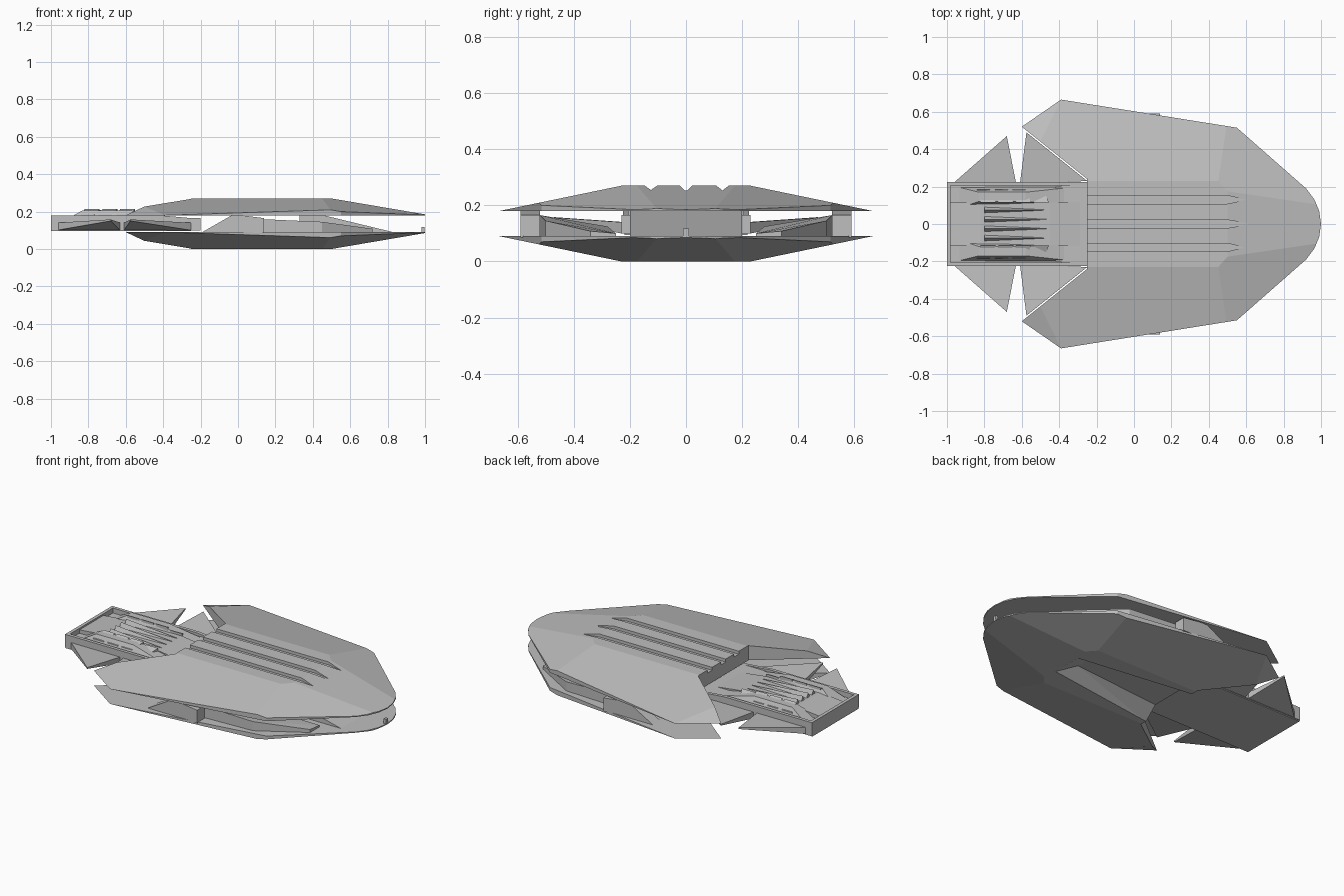
import bpy, bmesh
from mathutils import Vector

if "Cube" in bpy.data.objects:
    bpy.data.objects.remove(bpy.data.objects["Cube"])

hull_grey = bpy.data.materials.new("hull_grey")
hull_grey.use_nodes = True
GREY = (0.52, 0.52, 0.52, 1)
hull_grey.diffuse_color = GREY
hull_grey.node_tree.nodes["Principled BSDF"].inputs["Base Color"].default_value = GREY


def finish(name, bm):
    bmesh.ops.recalc_face_normals(bm, faces=bm.faces)
    mesh = bpy.data.meshes.new(name)
    bm.to_mesh(mesh)
    bm.free()
    mesh.materials.append(hull_grey)
    obj = bpy.data.objects.new(name, mesh)
    bpy.context.collection.objects.link(obj)
    return obj


def place(axis, a, b, c):
    return {"x": (c, a, b), "y": (a, c, b), "z": (a, b, c)}[axis]


def add_prism(bm, pts, axis, lo, hi):
    """Extrude a profile along an axis."""
    rings = [[bm.verts.new(place(axis, a, b, c)) for a, b in pts] for c in (lo, hi)]
    bm.faces.new(rings[0])
    bm.faces.new(rings[1])
    n = len(pts)
    for i in range(n):
        j = (i + 1) % n
        bm.faces.new((rings[0][i], rings[0][j], rings[1][j], rings[1][i]))


def prism(name, pts, axis, lo, hi):
    bm = bmesh.new()
    add_prism(bm, pts, axis, lo, hi)
    return finish(name, bm)


def flip(obj, y=1, z=1, dz=0):
    """Mirror the mesh in place, keeping normals outward."""
    bm = bmesh.new()
    bm.from_mesh(obj.data)
    for v in bm.verts:
        v.co = (v.co.x, v.co.y * y, v.co.z * z + dz)
    bmesh.ops.recalc_face_normals(bm, faces=bm.faces)
    bm.to_mesh(obj.data)
    bm.free()


def pair(name, build):
    """Make a left part and its mirrored right twin."""
    build("left_" + name)
    flip(build("right_" + name), y=-1)


def hull(name, pts):
    bm = bmesh.new()
    for p in pts:
        bm.verts.new(p)
    bmesh.ops.convex_hull(bm, input=bm.verts)
    return finish(name, bm)


def cut(obj, cutter):
    mod = obj.modifiers.new("cut", "BOOLEAN")
    mod.operation = "DIFFERENCE"
    mod.solver = "EXACT"
    mod.object = cutter
    bpy.context.view_layer.objects.active = obj
    bpy.ops.object.modifier_apply(modifier=mod.name)
    bpy.data.objects.remove(cutter)


# Shells: a flat outline sliced down by sloping planes
RIM, TOP = 0.18, 0.27
half = [(0.99, 0.07), (0.965, 0.13), (0.92, 0.19), (0.55, 0.515),
        (-0.39, 0.665), (-0.6, 0.52), (-0.25, 0.24)]
outline = [(1.0, 0)] + half + [(x, -y) for x, y in reversed(half)]
slopes = [
    ((-0.25, 0.23, TOP), (0.45, 0.23, TOP), (-0.39, 0.665, RIM)),
    ((-0.39, 0.665, RIM), (-0.6, 0.52, RIM), (-0.5, 0.44, 0.227)),
    ((0.5, 0, TOP), (0.5, 0.2, TOP), (1.0, 0, RIM + 0.005)),
    ((0.55, 0.515, 0.2), (0.92, 0.19, RIM + 0.005), (0.45, 0.23, TOP)),
]


def shell(name):
    bm = bmesh.new()
    add_prism(bm, outline, "z", RIM, TOP)
    for side in (1, -1):
        for tri in slopes:
            a, b, c = [Vector((x, y * side, z)) for x, y, z in tri]
            normal = (b - a).cross(c - a).normalized()
            if normal.z < 0:
                normal.negate()
            bmesh.ops.bisect_plane(bm, geom=bm.verts[:] + bm.edges[:] + bm.faces[:],
                                   dist=1e-5, plane_co=a, plane_no=normal, clear_outer=True)
            edges = [e for e in bm.edges if e.is_boundary]
            if edges:
                bmesh.ops.holes_fill(bm, edges=edges, sides=0)
    return finish(name, bm)


upper = shell("upper_shell")
lower = shell("lower_shell")
flip(lower, z=-1, dz=TOP)

# Three pointed grooves along the upper shell
for y, tip in ((0.13, 0.6), (0, 0.63), (-0.125, 0.59)):
    w = 0.022
    pts = [(-0.3, y - w), (0.5, y - w), (tip, y), (0.5, y + w), (-0.3, y + w)]
    cut(upper, prism("groove_cutter", pts, "z", 0.252, 0.3))

# Tapered trough under the lower shell
cut(lower, hull("trough_cutter", [(x, s * y, z) for s in (1, -1) for x, y, z in (
    (0.5, 0.1, -0.01), (-0.3, 0.21, -0.01), (0.35, 0.06, 0.07), (-0.3, 0.12, 0.07))]))

# Parts between the shells
pair("strut", lambda n: prism(n, [(-0.2, 0.085), (-0.03, 0.182), (0.0, 0.182),
                                  (0.14, 0.165), (0.14, 0.085)], "y", 0.52, 0.59))
pair("inner_pod", lambda n: hull(n, [
    (x, y, z) for x, y, top in ((0.0, 0.28, 0.125), (0.0, 0.52, 0.165), (0.45, 0.5, 0.145),
                                (0.72, 0.34, 0.108), (0.72, 0.25, 0.1))
    for z in (0.085, top)]))
prism("centre_pylon", [(0.33, 0.085), (0.33, 0.182), (0.45, 0.182), (0.85, 0.085)], "y", -0.2, 0.2)
prism("nose_post", [(0.98, 0.085), (0.998, 0.085), (0.998, 0.118), (0.98, 0.118)], "y", -0.01, 0.01)

# Tail body: floor, rails and rear wall
prism("tail_floor", [(-1, -0.22), (-0.25, -0.22), (-0.25, 0.22), (-1, 0.22)], "z", 0.095, 0.15)
pair("tail_rail", lambda n: prism(n, [(-1, 0.1), (-1, 0.18), (-0.42, 0.18), (-0.25, 0.165),
                                      (-0.25, 0.1)], "y", 0.205, 0.225))
prism("tail_end_wall", [(-1, 0.1), (-1, 0.18), (-0.98, 0.18), (-0.98, 0.1)], "y", -0.21, 0.21)
prism("tail_deck", [(-0.98, 0.14), (-0.98, 0.17), (-0.82, 0.185), (-0.45, 0.185),
                    (-0.25, 0.16), (-0.25, 0.14)], "y", -0.115, 0.115)
prism("tail_neck", [(-0.42, -0.2), (-0.2, -0.23), (-0.2, 0.23), (-0.42, 0.2)], "z", 0.1, 0.165)
pair("tail_console", lambda n: hull(n, [(x, y, z) for x, y, z in (
    (-0.95, 0.08, 0.14), (-0.95, 0.2, 0.14), (-0.83, 0.12, 0.207), (-0.83, 0.17, 0.207),
    (-0.58, 0.12, 0.207), (-0.58, 0.17, 0.207), (-0.3, 0.11, 0.15), (-0.3, 0.2, 0.15))]))

# Rows of slanted vent slats and the deck ridges
for i in range(4):
    x = -0.82 + i * 0.095
    z = 0.213 if i < 3 else 0.2
    pair("vent_slat_%d" % (i + 1), lambda n: hull(n, [
        (x + dx, y, h) for dx, y in ((0, 0.115), (0.08, 0.115), (0.05, 0.185), (-0.02, 0.185))
        for h in (0.16, z - (0.03 if y > 0.15 else 0))]))
for i, y in enumerate((-0.075, -0.025, 0.025, 0.075)):
    hull("deck_ridge_%d" % (i + 1), [(-0.8, y - 0.018, 0.18), (-0.8, y + 0.018, 0.18),
                                     (-0.8, y, 0.212), (-0.46, y, 0.18), (-0.46, y, 0.187)])


# Swept triangular fins, rising towards the tips
def fin(name, root_a, tip, root_b, thick):
    return hull(name, [(x, y, z + dz) for x, y, z in (root_a, root_b) for dz in (0, thick)]
                + [tip, (tip[0], tip[1], tip[2] + 0.008)])


pair("rear_fin", lambda n: fin(n, (-0.97, 0.215, 0.1), (-0.68, 0.47, 0.15), (-0.63, 0.215, 0.1), 0.04))
pair("front_fin", lambda n: fin(n, (-0.61, 0.215, 0.1), (-0.575, 0.49, 0.15), (-0.25, 0.23, 0.1), 0.04))
